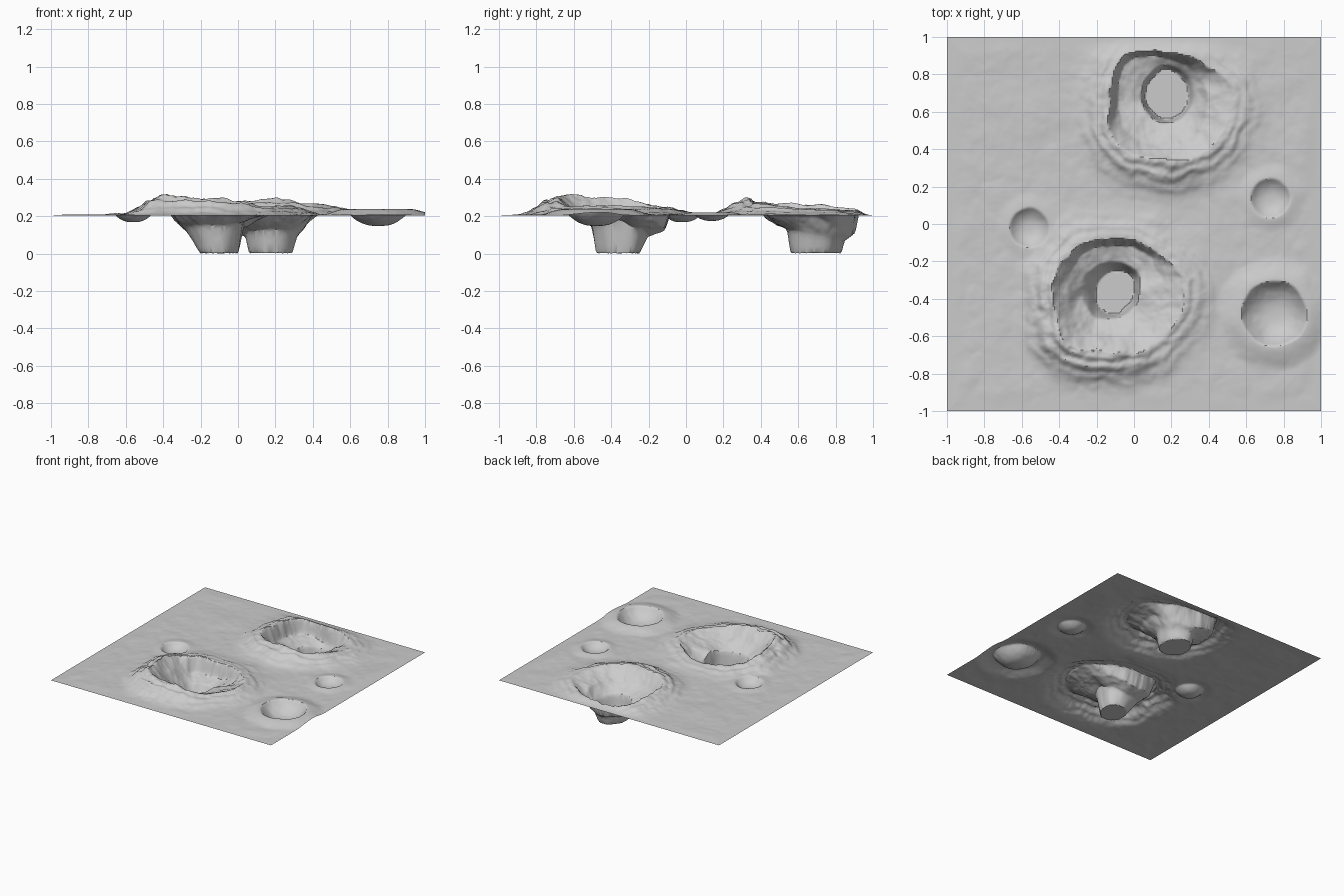
import bpy, bmesh, math
from mathutils import Vector, noise

if "Cube" in bpy.data.objects:
    bpy.data.objects.remove(bpy.data.objects["Cube"])

BASE, N = 0.205, 240

# Big craters: wall profiles (radius, z) in eight directions, E then counter-clockwise
# points: floor edge, pit top, shelf edge, rim crest
SOUTH = ((-0.10, -0.36), [
    [(.10, 0), (.13, .18), (.25, .21), (.37, .25)],
    [(.12, 0), (.16, .13), (.27, .17), (.30, .24)],
    [(.11, 0), (.16, .09), (.24, .12), (.275, .23)],
    [(.10, 0), (.17, .10), (.27, .14), (.31, .25)],
    [(.10, 0), (.19, .13), (.25, .21), (.33, .29)],
    [(.12, 0), (.17, .15), (.26, .21), (.37, .31)],
    [(.12, 0), (.14, .15), (.24, .21), (.33, .29)],
    [(.10, 0), (.13, .16), (.26, .21), (.35, .25)]])
NORTH = ((0.17, 0.68), [
    [(.12, 0), (.15, .10), (.22, .20), (.36, .24)],
    [(.13, 0), (.16, .07), (.20, .12), (.26, .23)],
    [(.15, 0), (.17, .07), (.22, .10), (.245, .23)],
    [(.12, 0), (.14, .09), (.27, .13), (.30, .24)],
    [(.11, 0), (.13, .09), (.26, .14), (.30, .26)],
    [(.11, 0), (.13, .12), (.27, .19), (.36, .27)],
    [(.12, 0), (.14, .13), (.25, .19), (.34, .285)],
    [(.12, 0), (.14, .12), (.25, .20), (.36, .26)]])

# Small bowls: centre x, y, rim radius, floor z, rim z
BOWLS = [(-0.56, -0.02, .105, .168, .216),
         (0.73, 0.14, .105, .175, .220),
         (0.75, -0.48, .175, .148, .238)]


def smooth(t):
    t = max(0.0, min(1.0, t))
    return t * t * (3 - 2 * t)


def fbm(x, y, s, seed, octaves=4):
    return noise.fractal(Vector((x * s, y * s, seed)), 1.0, 2.0, octaves)


def big_crater(x, y, crater):
    """Return (inside height or None, raised rim outside)."""
    (cx, cy), prof = crater
    dx, dy = x - cx, y - cy
    d = math.hypot(dx, dy)
    if d > 0.75:
        return None, 0.0
    a = (math.atan2(dy, dx) / (math.pi / 4)) % 8
    i = int(a) % 8
    f = smooth(a - int(a))
    pts = [(p[0] + (q[0] - p[0]) * f, p[1] + (q[1] - p[1]) * f)
           for p, q in zip(prof[i], prof[(i + 1) % 8])]
    d += 0.018 * fbm(x, y, 7, 3.1) * smooth((d - .1) / .1)
    if d <= pts[0][0]:
        return 0.003, 0.0
    for (r0, z0), (r1, z1) in zip(pts, pts[1:]):
        if d < r1:
            rough = 0.006 * fbm(x, y, 14, 9.0) * smooth((d - pts[0][0]) / .08)
            return z0 + (z1 - z0) * (d - r0) / (r1 - r0) + rough, 0.0
    # slumped outer slope with concentric ridges
    r, z = pts[-1]
    t = (d - r) / 0.25
    fall = (1 - smooth(t)) ** 1.4
    h = z - BASE
    ridge = 0.09 * h * math.sin((d - r) * 95 + 3 * fbm(x, y, 4, 5.0))
    return None, h * fall + ridge * smooth(t * 5) * fall + 0.15 * h * fbm(x, y, 11, 2.0) * fall


def height(x, y):
    edge = smooth((1 - max(abs(x), abs(y))) / 0.12)
    land = 0.009 * abs(fbm(x, y, 2.6, 7.7)) + 0.002 * fbm(x, y, 9, 1.3)
    rim, inside = 0.0, None
    for c in (SOUTH, NORTH):
        z, out = big_crater(x, y, c)
        rim = max(rim, out)
        if z is not None:
            inside = z
    if inside is not None:
        return max(0.0, inside)
    z = BASE + (max(0, land) + rim) * edge
    for bx, by, r, z0, z1 in BOWLS:
        d = math.hypot(x - bx, y - by) / r
        d += 0.05 * fbm(x, y, 8, 4.0)
        if d < 1:
            z = z0 + (z1 - z0) * max(0, d) ** 2.6
        elif d < 1.8:
            z += max(0, z1 - z) * (1 - smooth((d - 1) / 0.8))
    return z


# Terrain sheet
bm = bmesh.new()
bmesh.ops.create_grid(bm, x_segments=N, y_segments=N, size=1.0)
for v in bm.verts:
    v.co.z = height(v.co.x, v.co.y)
low = min(v.co.z for v in bm.verts)
for v in bm.verts:
    if v.co.z < 0.05:
        v.co.z = max(0.0, v.co.z - low)
mesh = bpy.data.meshes.new("cratered_ground")
bm.to_mesh(mesh)
bm.free()
ground = bpy.data.objects.new("cratered_ground", mesh)
bpy.context.collection.objects.link(ground)
bpy.context.view_layer.objects.active = ground
ground.select_set(True)
bpy.ops.object.shade_smooth_by_angle(angle=math.radians(40))
